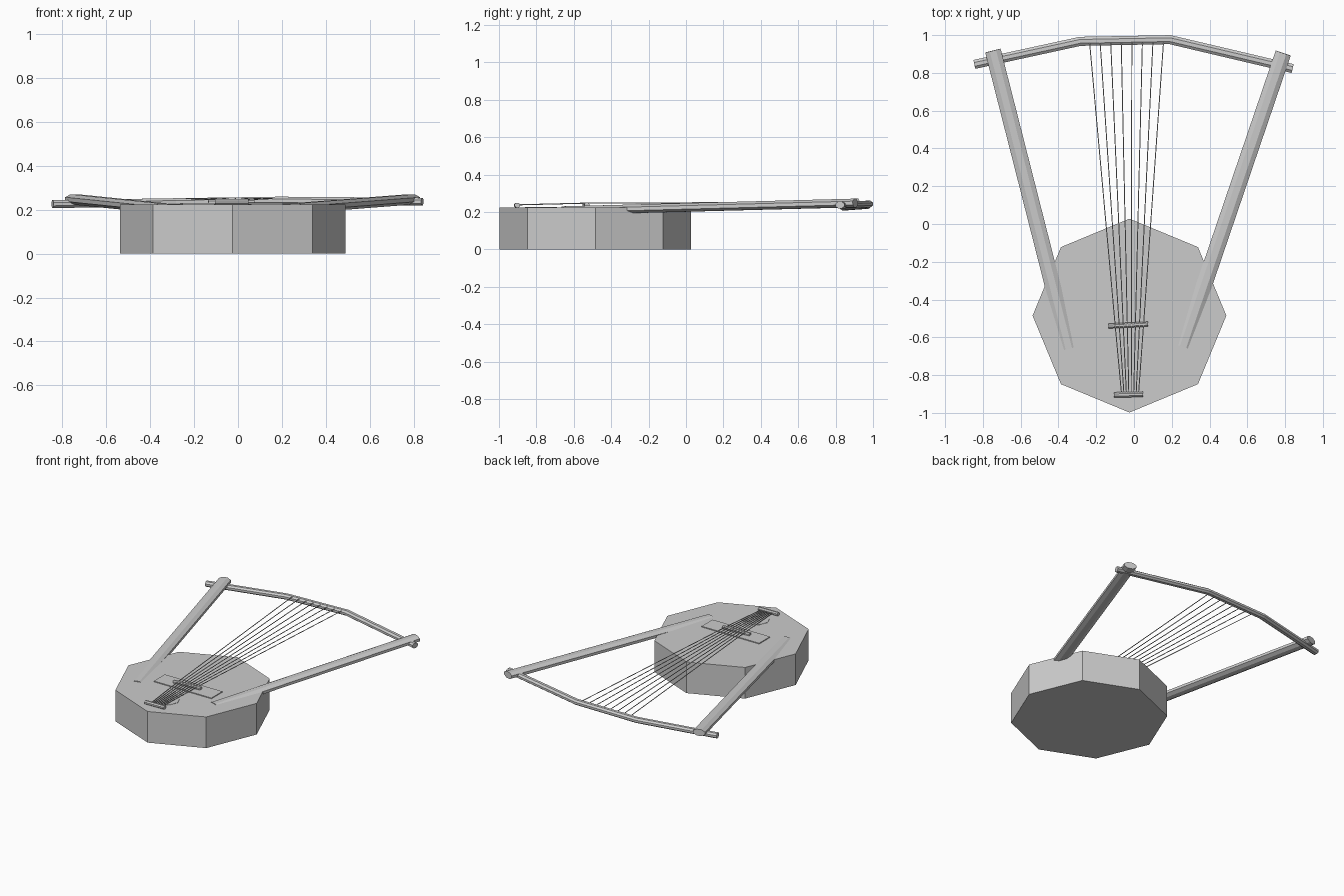
import bpy, bmesh, math
from mathutils import Vector

if "Cube" in bpy.data.objects:
    bpy.data.objects.remove(bpy.data.objects["Cube"])


def finish(name, bm):
    bmesh.ops.recalc_face_normals(bm, faces=bm.faces)
    me = bpy.data.meshes.new(name)
    bm.to_mesh(me)
    bm.free()
    ob = bpy.data.objects.new(name, me)
    bpy.context.collection.objects.link(ob)
    return ob


def prism(name, x, y, z0, z1, r, sides=8):
    bm = bmesh.new()
    ring = [bm.verts.new((x + r * math.sin(i * math.tau / sides),
                          y + r * math.cos(i * math.tau / sides), z0)) for i in range(sides)]
    base = bm.faces.new(ring)
    top = bmesh.ops.extrude_face_region(bm, geom=[base], use_keep_orig=True)["geom"]
    bmesh.ops.translate(bm, verts=[v for v in top if isinstance(v, bmesh.types.BMVert)],
                        vec=(0, 0, z1 - z0))
    return finish(name, bm)


def rod(name, points, half_w, half_h, sides=8):
    """Sweep an elliptical section along a polyline, flat side facing up."""
    pts = [Vector(p) for p in points]
    bm = bmesh.new()
    rings = []
    for i, p in enumerate(pts):
        d = (pts[min(i + 1, len(pts) - 1)] - pts[max(i - 1, 0)]).normalized()
        side = d.cross(Vector((0, 0, 1))).normalized()
        up = side.cross(d)
        ring = []
        for k in range(sides):
            a = (k + 0.5) * math.tau / sides
            c = 1 / math.cos(math.pi / sides)
            ring.append(bm.verts.new(p + side * half_w * c * math.cos(a) + up * half_h * c * math.sin(a)))
        rings.append(ring)
    for a, b in zip(rings, rings[1:]):
        for k in range(sides):
            n = (k + 1) % sides
            bm.faces.new((a[k], a[n], b[n], b[k]))
    bm.faces.new(rings[0])
    bm.faces.new(rings[-1])
    return finish(name, bm)


# Octagonal sound box with its sound hole patch
CX = -0.024
prism("sound_box", CX, -0.485, 0, 0.225, 0.513)
prism("sound_hole", CX, -0.775, 0.215, 0.227, 0.085)

# Thin plate under the bridge
bm = bmesh.new()
bmesh.ops.create_cube(bm, size=1)
bmesh.ops.scale(bm, verts=bm.verts, vec=(0.46, 0.125, 0.02))
bmesh.ops.translate(bm, verts=bm.verts, vec=(CX, -0.535, 0.221))
finish("bridge_plate", bm)

# Flattened arms, sunk into the box top and rising toward the yoke
rod("left_arm", [(-0.345, -0.66, 0.207), (-0.747, 0.918, 0.248)], 0.042, 0.023)
rod("right_arm", [(0.26, -0.65, 0.207), (0.79, 0.905, 0.248)], 0.042, 0.023)

# Bent yoke across the arm tips
rod("yoke", [(-0.845, 0.845, 0.226), (-0.285, 0.967, 0.235),
             (0.19, 0.976, 0.242), (0.84, 0.823, 0.237)], 0.024, 0.018)

# Bridge and tailpiece
rod("bridge", [(-0.135, -0.54, 0.236), (0.074, -0.53, 0.238)], 0.013, 0.012)
rod("tailpiece", [(-0.105, -0.905, 0.236), (0.047, -0.902, 0.236)], 0.014, 0.013)

# Eight strings fanning from tailpiece to yoke
for i in range(8):
    t = i / 7
    x0, x1 = -0.066 + 0.09 * t, -0.235 + 0.391 * t
    xb = x0 + (x1 - x0) * 0.2
    rod(f"string_{i + 1}", [(x0, -0.90, 0.238), (xb, -0.535, 0.247), (x1, 0.96, 0.252)],
        0.0025, 0.0025, 6)
